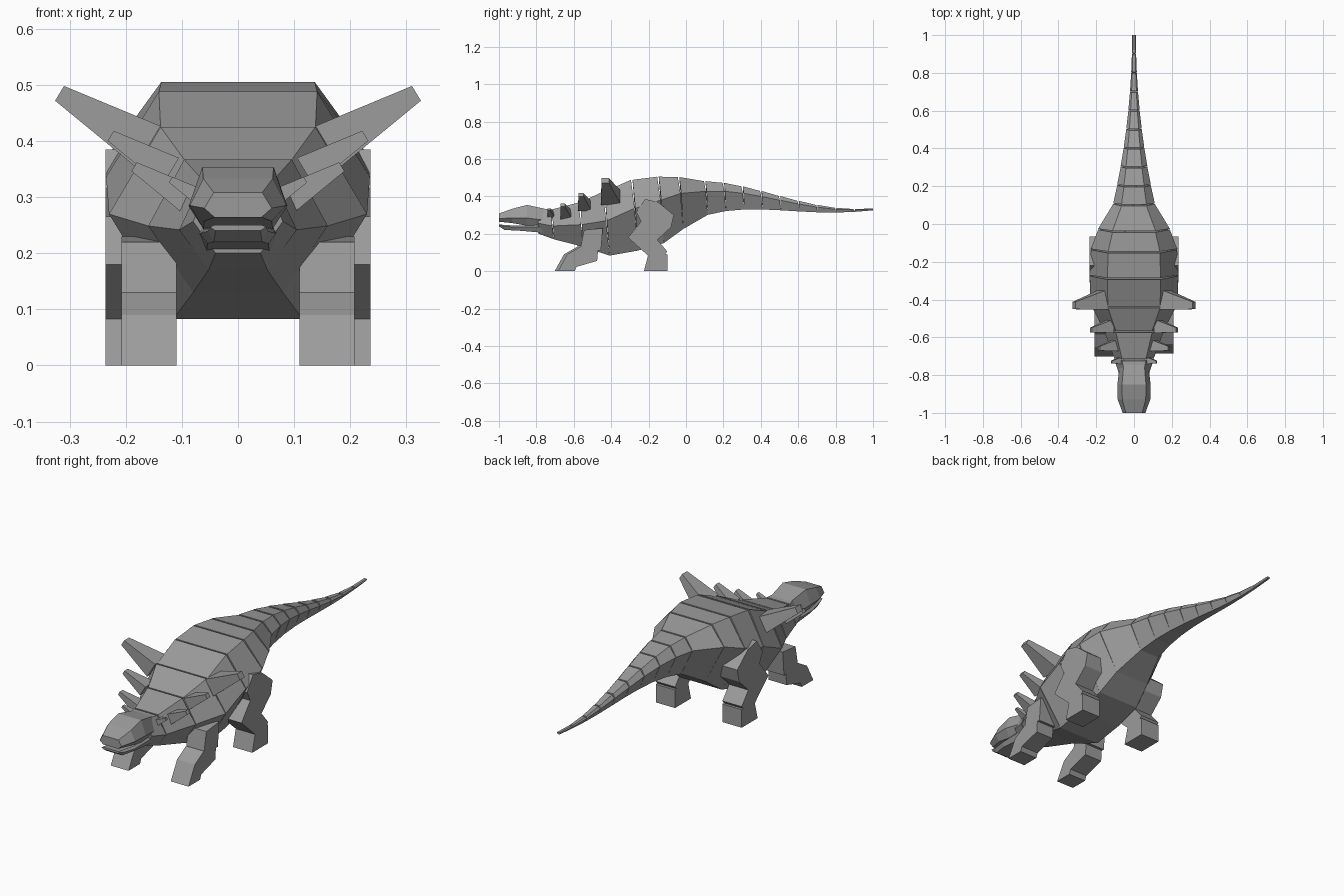
import bpy, bmesh
from math import cos, sin, pi
from mathutils import Vector

cube = bpy.data.objects.get("Cube")
if cube:
    bpy.data.objects.remove(cube, do_unlink=True)

grey = bpy.data.materials.new("stone_grey")
grey.use_nodes = True
grey.diffuse_color = (.33, .33, .33, 1)
shader = grey.node_tree.nodes["Principled BSDF"]
shader.inputs["Base Color"].default_value = grey.diffuse_color


def loft(name, rings):
    """Closed flat-faced solid through rings of equal point count."""
    bm = bmesh.new()
    loops = [[bm.verts.new(point) for point in ring] for ring in rings]
    for near, far in zip(loops, loops[1:]):
        for i in range(len(near)):
            bm.faces.new((near[i - 1], near[i], far[i], far[i - 1]))
    bm.faces.new(loops[0])
    bm.faces.new(loops[-1])
    bmesh.ops.recalc_face_normals(bm, faces=bm.faces)
    mesh = bpy.data.meshes.new(name)
    bm.to_mesh(mesh)
    bm.free()
    mesh.materials.append(grey)
    obj = bpy.data.objects.new(name, mesh)
    bpy.context.collection.objects.link(obj)


def hexagon(y, top, bottom, width, waist, top_ratio=.6, low_ratio=.5, lean=0, gap=0):
    """Cross-section with a flat top, a wide waist and a flat belly."""
    height = top - bottom
    right = [(width * top_ratio, y + gap, top),
             (width, y + lean * height / 2 + gap / 2, bottom + waist * height),
             (width * low_ratio, y + lean * height, bottom)]
    left = [(-x, along, z) for x, along, z in reversed(right)]
    return right + left


# Trunk stations: y, top, bottom, half width
stations = [
    (-.8, .335, .2, .08),
    (-.72, .33, .17, .105),
    (-.57, .367, .13, .16),
    (-.44, .425, .083, .23),
    (-.29, .488, .11, .235),
    (-.15, .505, .15, .228),
    (-.04, .503, .225, .19),
]

# Tail stations: an eased descent that thins toward the tip
tail_count = 9
for i in range(tail_count + 1):
    u = i / tail_count
    thin = 1 - u
    top = .335 + .073 * (1 + cos(pi * u ** .85)) - .01 * sin(pi * u * u)
    height = .01 + .17 * thin ** 1.6
    stations.append((.1 + .9 * u, top, top - height, .01 + .1 * thin * thin))

# Armour segments, separated by narrow leaning seams
for i, (front, back) in enumerate(zip(stations, stations[1:])):
    part = "neck" if front[0] < -.5 else "body" if front[0] < 0 else "tail"
    rings = []
    for station, gap in ((front, .004), (back, -.004)):
        at_tip = station is stations[-1]
        waist = min(.7, .7 + .35 * station[0])
        rings.append(hexagon(*station, waist, lean=0 if at_tip else .09,
                             gap=0 if at_tip else gap))
    loft(f"{part}_segment_{i}", rings)


# Head and lower jaw
def head_part(name, waist, top_ratio, low_ratio, profile):
    loft(name, [hexagon(*station, waist, top_ratio, low_ratio) for station in profile])


head_part("head", .37, .72, .7, [
    (-.74, .33, .235, .075),
    (-.85, .354, .243, .088),
    (-.93, .333, .257, .086),
    (-1, .308, .264, .06),
])
head_part("lower_jaw", .7, .85, .8, [
    (-.76, .25, .205, .07),
    (-.9, .243, .217, .068),
    (-.97, .247, .22, .054),
    (-1, .25, .24, .05),
])


# Spikes: tapered blocks, every size in proportion to the reach
def spike(name, side, x, y, z, reach):
    base = Vector((x, y, z))
    outward = Vector((reach, -.2 * reach, .6 * reach))
    along = Vector((0, .34 * reach, 0))
    across = Vector((-.6, 0, 1)).normalized() * .27 * reach
    rings = []
    for centre, size in ((base, 1), (base + outward, .36)):
        corners = [along + across, across - along, -along - across, along - across]
        ring = [centre + size * corner for corner in corners]
        rings.append([(side * p.x, p.y, p.z) for p in ring])
    loft(name, rings)


spikes = {
    "shoulder_spike": (.16, -.4, .39, .158),
    "upper_neck_spike": (.12, -.54, .345, .107),
    "lower_neck_spike": (.09, -.64, .297, .095),
    "cheek_spike": (.06, -.72, .295, .06),
}

# Limb blocks as side outlines in y and z
front_leg = {
    "upper_arm": [(-.55, .22), (-.45, .23), (-.46, .11), (-.57, .12)],
    "forearm": [(-.57, .13), (-.475, .115), (-.48, .055), (-.6, .02), (-.64, .09)],
    "front_foot": [(-.64, .09), (-.57, .07), (-.6, 0), (-.69, 0)],
}
hind_leg = {
    "thigh": [(-.22, .385), (-.15, .37), (-.065, .3), (-.08, .235), (-.155, .165),
              (-.31, .18), (-.24, .265), (-.265, .315)],
    "shin": [(-.31, .18), (-.21, .235), (-.1, .105), (-.12, .08), (-.2, .08)],
    "hind_foot": [(-.2, .095), (-.1, .09), (-.1, 0), (-.225, 0)],
}


def limb(label, side, blocks, inner, outer, stride):
    for name, outline in blocks.items():
        loft(f"{label}_{name}", [[(side * x, y + stride, z) for y, z in outline]
                                 for x in (inner, outer)])


for label, side, stride in (("left", 1, .005), ("right", -1, -.012)):
    for name, shape in spikes.items():
        spike(f"{label}_{name}", side, *shape)
    limb(label, side, front_leg, .11, .208, stride)
    limb(label, side, hind_leg, .13, .236, 0)
